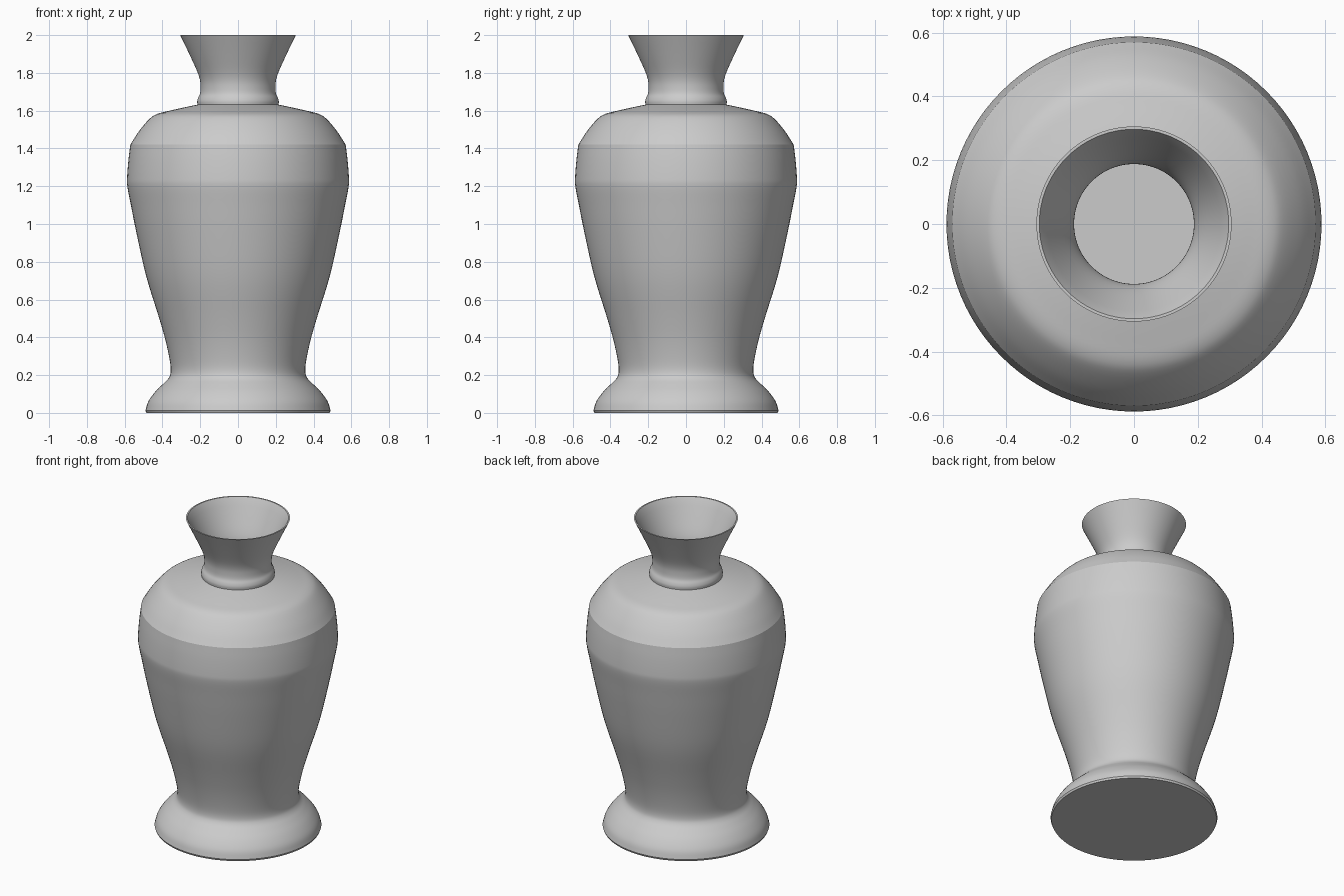
import bpy, bmesh, math
from mathutils import Vector

if "Cube" in bpy.data.objects:
    bpy.data.objects.remove(bpy.data.objects["Cube"])

SEGMENTS = 96
WALL = 0.01


def smooth_curve(points, steps=4):
    """Catmull-Rom curve through (radius, height) points."""
    p = [Vector(q) for q in points]
    p = [2 * p[0] - p[1]] + p + [2 * p[-1] - p[-2]]
    out = []
    for a, b, c, d in zip(p, p[1:], p[2:], p[3:]):
        for i in range(steps):
            t = i / steps
            out.append(0.5 * (2 * b + (c - a) * t + (2 * a - 5 * b + 4 * c - d) * t * t
                              + (3 * b - a - 3 * c + d) * t ** 3))
    return out + [p[-2]]


# Outer profile, split into runs where the silhouette has a crease
foot = [(0.49, 0.012), (0.475, 0.06), (0.44, 0.11), (0.40, 0.15), (0.37, 0.18),
        (0.357, 0.212), (0.36, 0.27), (0.383, 0.38), (0.42, 0.51), (0.485, 0.72),
        (0.537, 0.95), (0.567, 1.10), (0.586, 1.20), (0.587, 1.25), (0.58, 1.34),
        (0.57, 1.42)]
shoulder = [(0.57, 1.42), (0.525, 1.49), (0.47, 1.555), (0.43, 1.582), (0.37, 1.598),
            (0.30, 1.614), (0.215, 1.632)]
neck = [(0.215, 1.632), (0.216, 1.65), (0.211, 1.668), (0.201, 1.69), (0.198, 1.72),
        (0.201, 1.76), (0.217, 1.81), (0.258, 1.90), (0.306, 2.0)]
outer = smooth_curve(foot) + smooth_curve(shoulder)[1:] + smooth_curve(neck)[1:]

# Inner profile: the outer one pushed inward by the wall thickness
inner = []
for i, q in enumerate(outer):
    t = (outer[min(i + 1, len(outer) - 1)] - outer[max(i - 1, 0)]).normalized()
    inner.append(q + Vector((-t.y, t.x)) * WALL)
inner[0] = Vector((0.47, 0.024))
inner[-1] = Vector((0.297, 2.0))

profile = ([Vector((0, 0)), Vector((0.485, 0))] + outer
           + inner[::-1] + [Vector((0, 0.024))])

# Lathe the closed wall around z
bm = bmesh.new()
verts = [bm.verts.new((q.x, 0, q.y)) for q in profile]
edges = [bm.edges.new(pair) for pair in zip(verts, verts[1:])]
bmesh.ops.spin(bm, geom=verts + edges, cent=(0, 0, 0), axis=(0, 0, 1),
               angle=2 * math.pi, steps=SEGMENTS, use_merge=False)
bmesh.ops.remove_doubles(bm, verts=bm.verts, dist=0.0003)
bmesh.ops.recalc_face_normals(bm, faces=bm.faces)
mesh = bpy.data.meshes.new("vase")
bm.to_mesh(mesh)
bm.free()

vase = bpy.data.objects.new("vase", mesh)
bpy.context.collection.objects.link(vase)
bpy.context.view_layer.objects.active = vase
vase.select_set(True)
bpy.ops.object.shade_smooth_by_angle(angle=math.radians(20))
